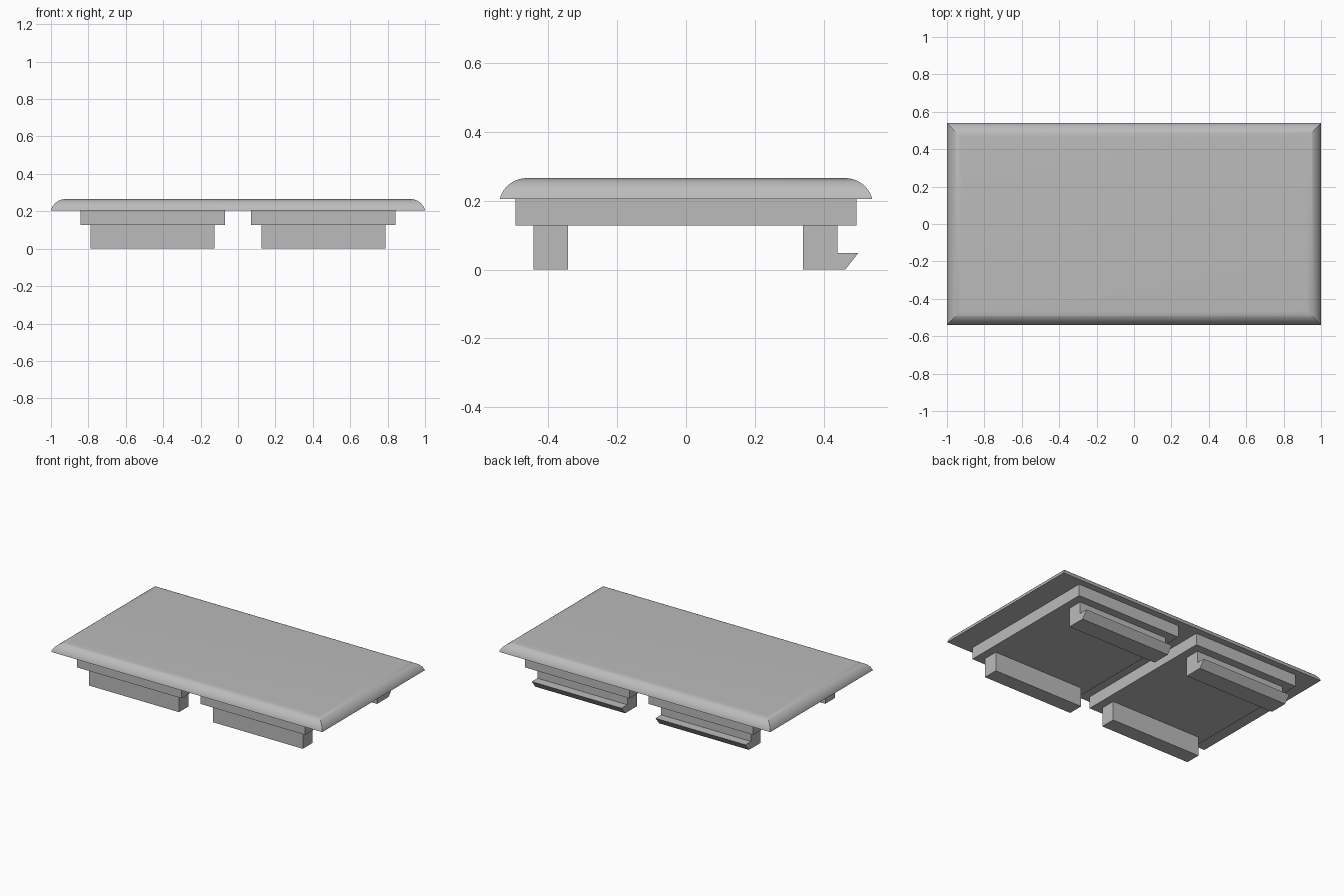
import bpy
import bmesh
import math

cube = bpy.data.objects.get("Cube")
if cube:
    bpy.data.objects.remove(cube, do_unlink=True)

grey = bpy.data.materials.new("plain grey")
grey.use_nodes = True
colour = (0.5, 0.5, 0.5, 1)
grey.diffuse_color = colour
grey.node_tree.nodes["Principled BSDF"].inputs["Base Color"].default_value = colour


def finish(name, bm):
    bmesh.ops.recalc_face_normals(bm, faces=bm.faces)
    mesh = bpy.data.meshes.new(name)
    bm.to_mesh(mesh)
    bm.free()
    mesh.materials.append(grey)
    obj = bpy.data.objects.new(name, mesh)
    bpy.context.collection.objects.link(obj)
    return obj


def extrude_profile(name, profile, x0, x1):
    """Extrude a (y, z) outline along x."""
    bm = bmesh.new()
    face = bm.faces.new([bm.verts.new((x0, y, z)) for y, z in profile])
    grown = bmesh.ops.extrude_face_region(bm, geom=[face])["geom"]
    verts = [g for g in grown if isinstance(g, bmesh.types.BMVert)]
    bmesh.ops.translate(bm, verts=verts, vec=(x1 - x0, 0, 0))
    return finish(name, bm)


def box_profile(y0, y1, z0, z1):
    return [(y0, z0), (y1, z0), (y1, z1), (y0, z1)]


# Cover plate: rectangular rings stepping up a rounded edge with mitred corners
half_x, half_y, base_z, top_z, radius = 1.0, 0.54, 0.205, 0.265, 0.08
steps = 12
start = math.asin(1 - (top_z - base_z) / radius)
bm = bmesh.new()
rings = []
for i in range(steps + 1):
    a = start + (math.pi / 2 - start) * i / steps
    inset = radius * (math.cos(start) - math.cos(a))
    z = top_z - radius * (1 - math.sin(a))
    x, y = half_x - inset, half_y - inset
    rings.append([bm.verts.new((sx * x, sy * y, z))
                  for sx, sy in ((-1, -1), (1, -1), (1, 1), (-1, 1))])
for low, high in zip(rings, rings[1:]):
    for k in range(4):
        n = (k + 1) % 4
        bm.faces.new((low[k], low[n], high[n], high[k]))
bm.faces.new(rings[0])
bm.faces.new(rings[-1])
plate = finish("cover_plate", bm)
bpy.context.view_layer.objects.active = plate
plate.select_set(True)
bpy.ops.object.shade_smooth_by_angle(angle=math.radians(30))
plate.select_set(False)

# Two raised pads, each with a plain front foot and a hooked back clip
hook = [(0.34, 0.127), (0.34, 0), (0.462, 0), (0.5, 0.048), (0.44, 0.048), (0.44, 0.127)]
for side, s in (("left", 1), ("right", -1)):
    extrude_profile(side + "_pad", box_profile(-0.495, 0.495, 0.127, base_z), s * 0.07, s * 0.842)
    extrude_profile(side + "_front_foot", box_profile(-0.443, -0.342, 0, 0.127), s * 0.125, s * 0.788)
    extrude_profile(side + "_back_clip", hook, s * 0.125, s * 0.788)
